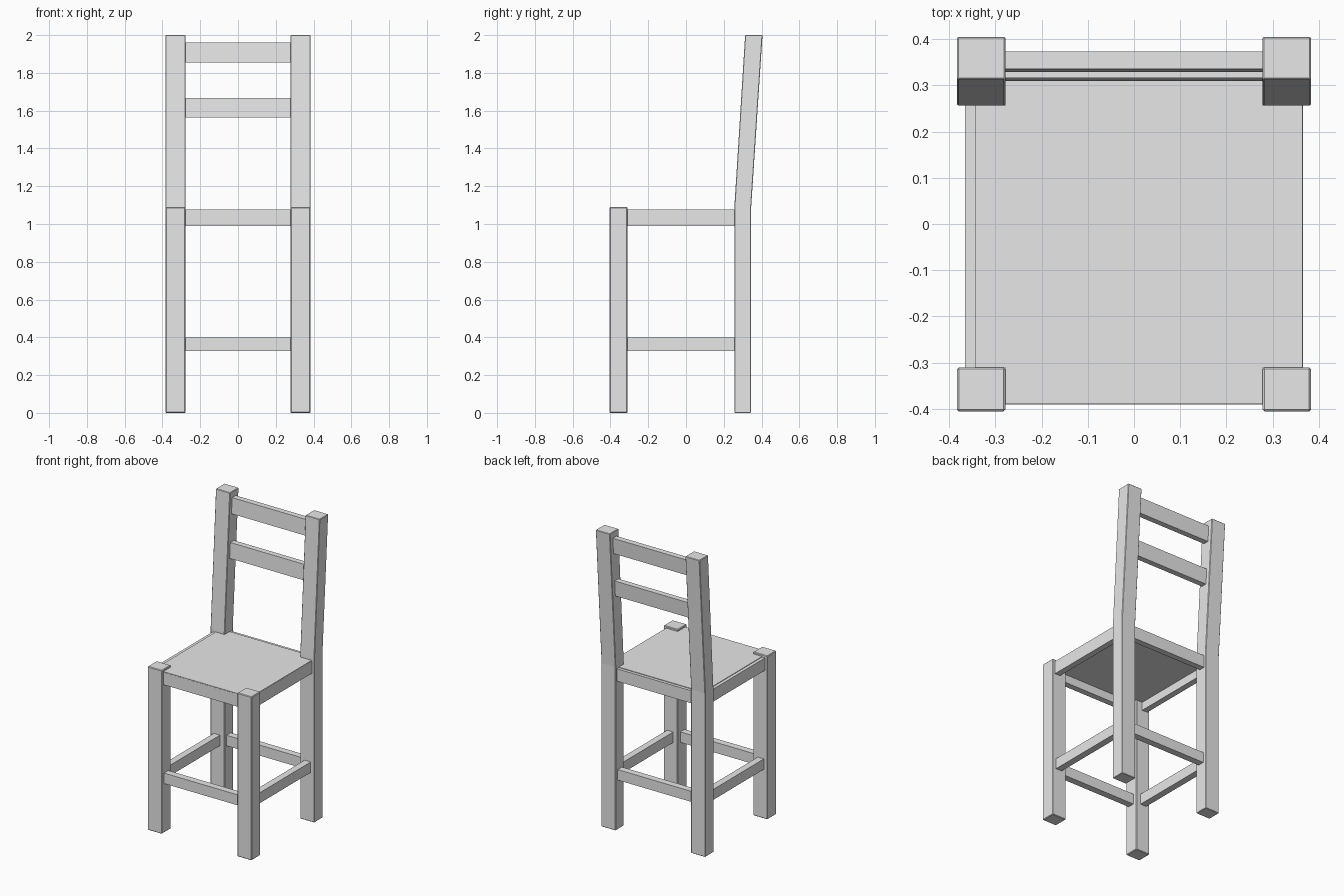
import bpy
import bmesh

default = bpy.data.objects.get("Cube")
if default:
    bpy.data.objects.remove(default, do_unlink=True)

grey = bpy.data.materials.new("plain_grey")
grey.use_nodes = True
tone = (0.8, 0.8, 0.8, 1)
grey.diffuse_color = tone
grey.node_tree.nodes["Principled BSDF"].inputs["Base Color"].default_value = tone


def prism(name, profile, x0, x1, bevel=0):
    """Extrude a (y, z) side profile from x0 to x1."""
    bm = bmesh.new()
    face = bm.faces.new([bm.verts.new((x0, y, z)) for y, z in profile])
    swept = bmesh.ops.extrude_face_region(bm, geom=[face])["geom"]
    verts = [v for v in swept if isinstance(v, bmesh.types.BMVert)]
    bmesh.ops.translate(bm, verts=verts, vec=(x1 - x0, 0, 0))
    bmesh.ops.recalc_face_normals(bm, faces=bm.faces)
    mesh = bpy.data.meshes.new(name)
    bm.to_mesh(mesh)
    bm.free()
    obj = bpy.data.objects.new(name, mesh)
    bpy.context.collection.objects.link(obj)
    mesh.materials.append(grey)
    if bevel:
        mod = obj.modifiers.new("soft_edges", "BEVEL")
        mod.width = bevel
        mod.segments = 1
    return obj


def box(name, x0, x1, y0, y1, z0, z1, bevel=0):
    return prism(name, [(y0, z0), (y1, z0), (y1, z1), (y0, z1)], x0, x1, bevel)


IN, OUT = 0.278, 0.383       # inner and outer faces of the legs
SEAT = 1.09                  # height where the back starts to lean
LEAN = 0.06 / (2 - SEAT)     # backward lean of the upper posts

# Legs, the rear pair running up into the leaning back posts
rear = [(0.256, 0), (0.345, 0), (0.345, SEAT), (0.405, 2), (0.313, 2), (0.256, SEAT)]
for side, x0, x1 in (("right", -OUT, -IN), ("left", IN, OUT)):
    box(f"front_leg_{side}", x0, x1, -0.405, -0.31, 0, SEAT, 0.004)
    prism(f"rear_leg_{side}", rear, x0, x1, 0.003)

# Seat rails and lower stretchers, one ring each
for name, z0, z1, inset, thick in (("seat_rail", 0.99, 1.073, 0.0, 0.04),
                                   ("stretcher", 0.328, 0.398, 0.008, 0.045)):
    front, back, edge = -0.39 + inset, 0.33 - inset, 0.365 - inset
    box(f"front_{name}", -IN, IN, front, front + thick, z0, z1)
    box(f"back_{name}", -IN, IN, back - thick, back, z0, z1)
    box(f"right_{name}", -edge, thick - edge, -0.31, 0.256, z0, z1)
    box(f"left_{name}", edge - thick, edge, -0.31, 0.256, z0, z1)

# Seat panel: a thin board over the rails, notched by the legs
box("seat_panel", -0.344, 0.364, -0.31, 0.256, 1.045, 1.077)
box("seat_panel_front", -IN, IN, -0.389, -0.31, 1.045, 1.077)
box("seat_panel_back", -IN, IN, 0.256, 0.31, 1.045, 1.077)

# Back slats, leaning with the posts
for name, z0, z1 in (("lower_back_slat", 1.565, 1.668), ("upper_back_slat", 1.855, 1.96)):
    y0, y1 = (0.278 + (z - SEAT) * LEAN for z in (z0, z1))
    prism(name, [(y0, z0), (y0 + 0.038, z0), (y1 + 0.038, z1), (y1, z1)], -IN, IN)
